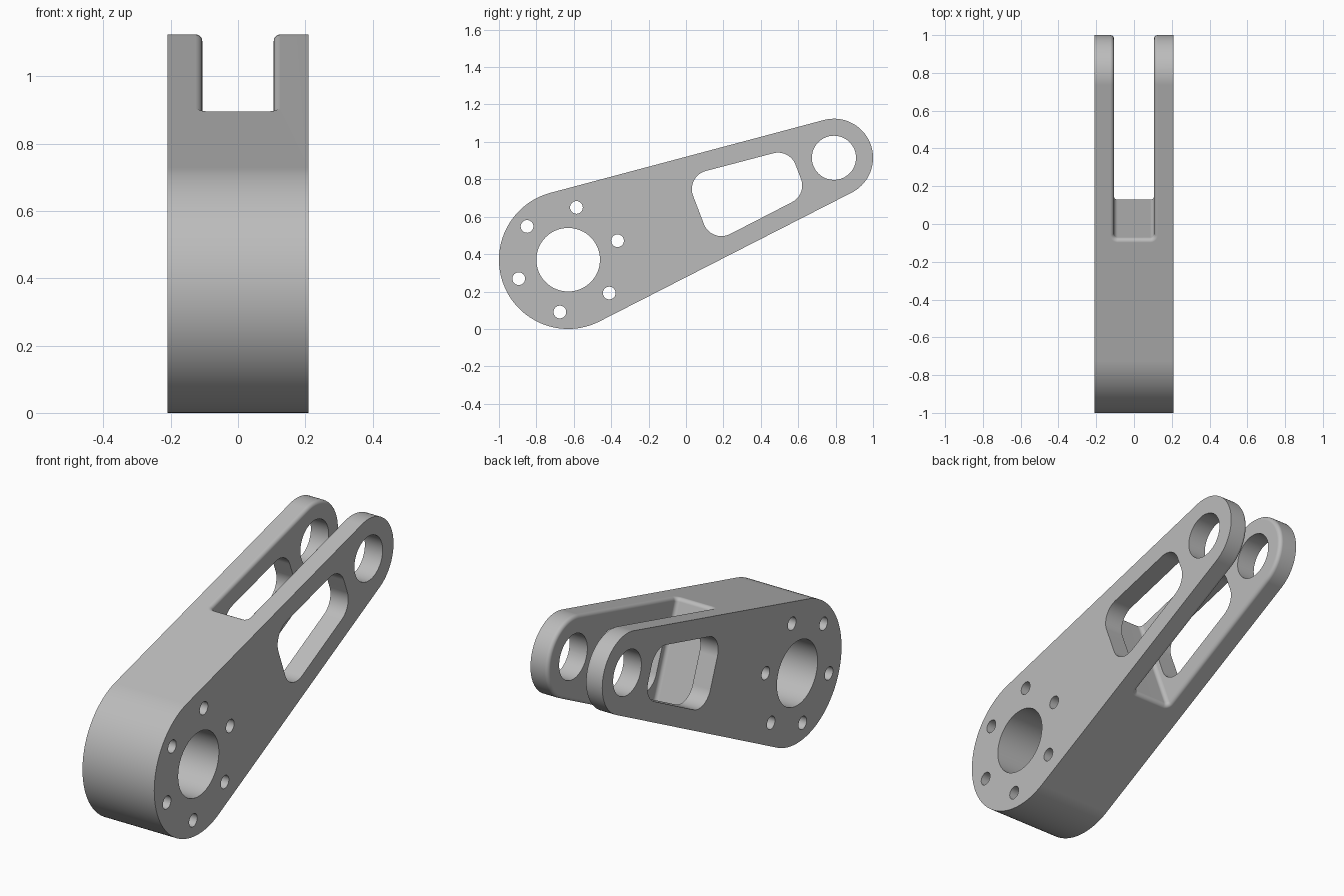
import bpy, bmesh
from math import sin, cos, pi, atan2, asin, radians, hypot
from mathutils import Vector, Matrix

cube = bpy.data.objects.get("Cube")
if cube:
    bpy.data.objects.remove(cube, do_unlink=True)

HALF_WIDTH = 0.21
SLOT_HALF = 0.106
HUB, HUB_R = Vector((-0.63, 0.37)), 0.37
EYE, EYE_R = Vector((0.791, 0.915)), 0.209
AXIS = atan2(EYE.y - HUB.y, EYE.x - HUB.x)
TAPER = asin((HUB_R - EYE_R) / (EYE - HUB).length)

metal = bpy.data.materials.new("grey_metal")
metal.use_nodes = True
GREY = (0.5, 0.5, 0.5, 1)
metal.diffuse_color = GREY
metal.node_tree.nodes["Principled BSDF"].inputs["Base Color"].default_value = GREY


def arc(centre, radius, start, end, steps):
    return [centre + radius * Vector((cos(a), sin(a)))
            for a in (start + (end - start) * i / steps for i in range(steps + 1))]


def circle(centre, radius, steps=64):
    return arc(centre, radius, 0, 2 * pi, steps)[:-1]


def rounded(corners, radius, steps=10):
    """Counter-clockwise convex polygon with filleted corners."""
    points = []
    for i, p in enumerate(corners):
        u = (p - corners[i - 1]).normalized()
        v = (corners[(i + 1) % len(corners)] - p).normalized()
        a, b = atan2(u.y, u.x), atan2(v.y, v.x)
        turn = (b - a) % (2 * pi)
        reach = radius * sin(turn / 2) / cos(turn / 2)
        centre = p - u * reach + radius * Vector((-u.y, u.x))
        points += arc(centre, radius, a - pi / 2, a - pi / 2 + turn, steps)
    return points


def prism(name, loops, half, place):
    """Extrude 2D loops by +-half; place maps (u, v, depth) to 3D."""
    bm = bmesh.new()
    for loop in loops:
        low = [bm.verts.new(place(p.x, p.y, -half)) for p in loop]
        high = [bm.verts.new(place(p.x, p.y, half)) for p in loop]
        bm.faces.new(low)
        bm.faces.new(high)
        for i in range(len(loop)):
            bm.faces.new((low[i - 1], low[i], high[i], high[i - 1]))
    bmesh.ops.recalc_face_normals(bm, faces=bm.faces)
    mesh = bpy.data.meshes.new(name)
    bm.to_mesh(mesh)
    bm.free()
    obj = bpy.data.objects.new(name, mesh)
    bpy.context.collection.objects.link(obj)
    return obj


def cut(obj, cutter):
    cutter.hide_render = True
    mod = obj.modifiers.new("cut", "BOOLEAN")
    mod.operation, mod.solver, mod.object = "DIFFERENCE", "EXACT", cutter
    bpy.context.view_layer.objects.active = obj
    bpy.ops.object.modifier_apply(modifier=mod.name)
    bpy.data.objects.remove(cutter, do_unlink=True)


def sideways(u, v, d):
    return Vector((d, u, v))


def along_arm(u, v, d):
    """u across the width, v along the arm from the hub, d across the arm."""
    return Vector((u, HUB.x + v * cos(AXIS) - d * sin(AXIS),
                   HUB.y + v * sin(AXIS) + d * cos(AXIS)))


# Tapered arm: two arcs joined by tangents
top, bottom = AXIS + pi / 2 - TAPER, AXIS - pi / 2 + TAPER
outline = (arc(EYE, EYE_R, bottom, top, 48)
           + arc(HUB, HUB_R, top, bottom + 2 * pi, 72))
arm = prism("forked_arm", [outline], HALF_WIDTH, sideways)
arm.data.materials.append(metal)

# Fork slot with rounded inner corners
slot_corners = [Vector(p) for p in ((-SLOT_HALF, 0.705), (SLOT_HALF, 0.705),
                                    (SLOT_HALF, 2), (-SLOT_HALF, 2))]
cut(arm, prism("slot_cutter", [rounded(slot_corners, 0.02, 6)], 1, along_arm))

# Soften the rim of the slot
bm = bmesh.new()
bm.from_mesh(arm.data)
rim = [e for e in bm.edges
       if all(abs(v.co.x) < SLOT_HALF + 0.01 for v in e.verts)
       and e.calc_face_angle(0) > 1]
bmesh.ops.bevel(bm, geom=rim, offset=0.02, offset_type="OFFSET", segments=5,
                profile=0.5, affect="EDGES", clamp_overlap=False)
bm.to_mesh(arm.data)
bm.free()

# Bearing bore, pin hole, bolt circle and lightening window
bolts = [HUB + 0.283 * Vector((cos(a), sin(a)))
         for a in (radians(21 + 60 * i) for i in range(6))]
window = [Vector(p) for p in ((-0.002, 0.816), (0.136, 0.456),
                              (0.647, 0.719), (0.553, 0.962))]
holes = [circle(HUB, 0.17), circle(EYE, 0.118), rounded(window, 0.1, 14)]
holes += [circle(b, 0.034, 32) for b in bolts]
cut(arm, prism("hole_cutter", holes, 1, sideways))

# Smooth curves, crisp edges, flat sides
bpy.ops.object.select_all(action="DESELECT")
arm.select_set(True)
bpy.context.view_layer.objects.active = arm
bpy.ops.object.shade_smooth_by_angle(angle=radians(30))
weighted = arm.modifiers.new("flat_sides", "WEIGHTED_NORMAL")
weighted.keep_sharp = True
